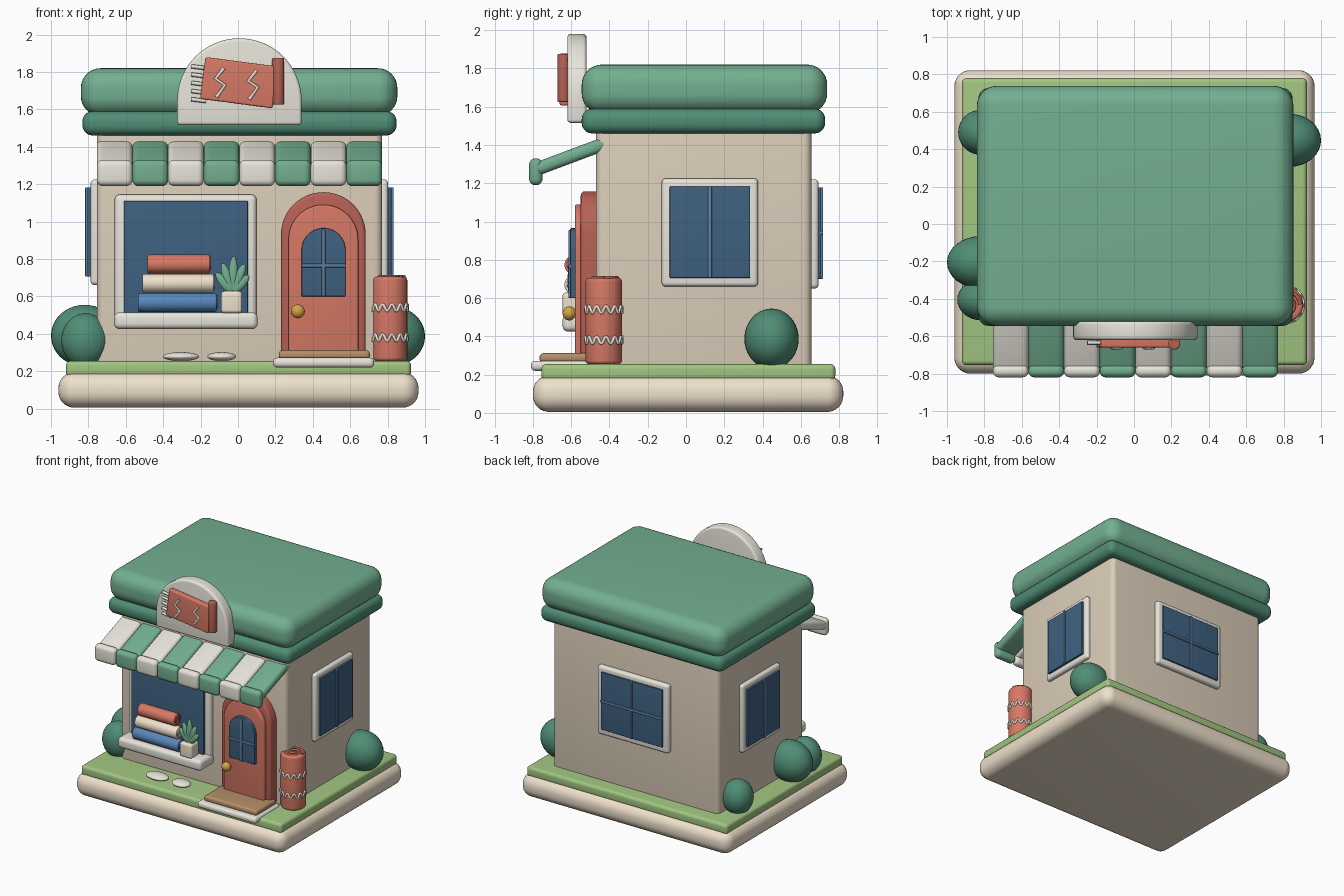
import bpy, bmesh
from math import sin, cos, pi, radians
from mathutils import Vector, Matrix

if "Cube" in bpy.data.objects:
    bpy.data.objects.remove(bpy.data.objects["Cube"])


def mat(name, r, g, b):
    m = bpy.data.materials.new(name)
    m.diffuse_color = (r, g, b, 1)
    m.use_nodes = True
    m.node_tree.nodes["Principled BSDF"].inputs["Base Color"].default_value = m.diffuse_color
    return m


CREAM = mat("cream", .86, .75, .60)
WALL = mat("wall", .72, .62, .49)
WHITE = mat("white", .80, .78, .70)
GREEN = mat("green", .17, .43, .28)
DARK = mat("dark_green", .08, .27, .18)
GRASS = mat("grass", .36, .56, .22)
RED = mat("red", .68, .19, .13)
DEEP = mat("deep_red", .48, .12, .09)
GLASS = mat("glass", .05, .12, .22)
BAR = mat("bar", .12, .22, .35)
BLUE = mat("blue", .10, .24, .50)
BROWN = mat("brown", .46, .27, .14)
GOLD = mat("gold", .65, .38, .06)


def finish(name, bm, m, bevel=0, segs=5, matrix=Matrix()):
    """Round the hard edges, make the object and shade it."""
    bmesh.ops.recalc_face_normals(bm, faces=bm.faces)
    if bevel:
        hard = [e for e in bm.edges if e.calc_face_angle(0) > 1]
        bmesh.ops.bevel(bm, geom=hard, offset=bevel, segments=segs,
                        profile=.5, affect='EDGES', clamp_overlap=True)
    me = bpy.data.meshes.new(name)
    bm.to_mesh(me)
    bm.free()
    me.materials.append(m)
    ob = bpy.data.objects.new(name, me)
    bpy.context.collection.objects.link(ob)
    ob.matrix_world = matrix
    bpy.ops.object.select_all(action='DESELECT')
    ob.select_set(True)
    bpy.context.view_layer.objects.active = ob
    bpy.ops.object.shade_smooth_by_angle(angle=radians(40))
    return ob


def box(name, m, x, y, z, bevel=.015, rot=Matrix(), segs=5):
    """Rounded box from x, y, z ranges, turned about its centre."""
    bm = bmesh.new()
    bmesh.ops.create_cube(bm, size=1)
    bmesh.ops.scale(bm, vec=(x[1]-x[0], y[1]-y[0], z[1]-z[0]), verts=bm.verts)
    c = Vector((sum(x)/2, sum(y)/2, sum(z)/2))
    return finish(name, bm, m, bevel, segs, Matrix.Translation(c) @ rot)


def arch(name, m, x0, x1, z0, top, y0, y1, bevel=.012):
    """Round-topped slab facing -y."""
    r, cx = (x1-x0)/2, (x0+x1)/2
    pts = [(x0, z0), (x1, z0)] + [(cx+r*cos(pi*i/32), top-r+r*sin(pi*i/32)) for i in range(33)]
    bm = bmesh.new()
    f = bm.faces.new([bm.verts.new((px, y0, pz)) for px, pz in pts])
    ext = bmesh.ops.extrude_face_region(bm, geom=[f])
    bmesh.ops.translate(bm, vec=(0, y1-y0, 0),
                        verts=[v for v in ext['geom'] if isinstance(v, bmesh.types.BMVert)])
    return finish(name, bm, m, bevel, 4)


def cyl(name, m, c, r, h, rot=Matrix(), bevel=.015):
    bm = bmesh.new()
    bmesh.ops.create_cone(bm, cap_ends=True, segments=40, radius1=r, radius2=r, depth=h)
    return finish(name, bm, m, bevel, 4, Matrix.Translation(c) @ rot)


def ball(name, m, c, r, rot=Matrix()):
    bm = bmesh.new()
    bmesh.ops.create_uvsphere(bm, u_segments=32, v_segments=20, radius=1)
    bmesh.ops.scale(bm, vec=r, verts=bm.verts)
    return finish(name, bm, m, matrix=Matrix.Translation(c) @ rot)


def tube(name, m, pts, r, closed=False):
    cu = bpy.data.curves.new(name, 'CURVE')
    cu.dimensions = '3D'
    cu.bevel_depth, cu.bevel_resolution, cu.use_fill_caps = r, 2, True
    s = cu.splines.new('POLY')
    s.points.add(len(pts)-1)
    for p, q in zip(s.points, pts):
        p.co = (*q, 1)
    s.use_cyclic_u = closed
    cu.materials.append(m)
    ob = bpy.data.objects.new(name, cu)
    bpy.context.collection.objects.link(ob)


def spiral(r):
    return [(r*(1-i/60)*cos(i*pi/12), r*(1-i/60)*sin(i*pi/12)) for i in range(53)]


def turn(deg, axis):
    return Matrix.Rotation(radians(deg), 4, axis)


# Ground slab, lawn and walls
box("base", CREAM, (-.96, .965), (-.80, .822), (.005, .195), .085, segs=8)
box("lawn", GRASS, (-.92, .925), (-.755, .78), (.17, .255), .025)
box("walls", WALL, (-.755, .77), (-.47, .655), (.22, 1.50), .04)

# Puffy roof
box("roof_rim", DARK, (-.832, .848), (-.545, .727), (1.46, 1.59), .055)
box("roof", GREEN, (-.84, .852), (-.545, .738), (1.565, 1.82), .105, segs=8)

# Striped awning
w = 1.525/8
for i in range(8):
    x = (-.755+i*w, -.755+(i+1)*w)
    m = GREEN if i % 2 else WHITE
    box(f"awning_stripe_{i}", m, x, (-.805, -.385), (1.308, 1.378), .03, turn(20.5, 'X'))
    box(f"awning_flap_{i}", m, x, (-.82, -.75), (1.19, 1.33), .032)

# Roof sign with rug emblem
arch("sign_board", WHITE, -.325, .34, 1.515, 1.98, -.62, -.52, .018)
box("sign_rug", RED, (-.19, .20), (-.66, -.60), (1.63, 1.855), .01, turn(7.5, 'Y'))
cyl("sign_rug_roll", DEEP, (.215, -.64, 1.75), .032, .25, bevel=.008)
for i in range(5):
    z = 1.83-i*.044
    tube(f"sign_fringe_{i}", WHITE, [(-.25, -.635, z), (-.17, -.635, z-.01)], .011)
for k in (0, 1):
    zig = [(-.075, 1.82), (-.12, 1.765), (-.07, 1.73), (-.115, 1.665)]
    tube(f"sign_zigzag_{k}", WHITE, [(a+.175*k, -.661, b-.012*k) for a, b in zig], .01)

# Shop window with display
box("shop_window_frame", WHITE, (-.66, .10), (-.51, -.44), (.44, 1.145), .03)
box("shop_window_glass", GLASS, (-.61, .053), (-.53, -.46), (.48, 1.11), .005)
box("shop_window_sill", WHITE, (-.662, .105), (-.645, -.45), (.425, .515), .03)
rolls = [(BLUE, -.535, -.115), (CREAM, -.51, -.13), (RED, -.485, -.15)]
for i, (m, x0, x1) in enumerate(rolls):
    z = .567+i*.103
    cyl(f"fabric_roll_{i}", m, ((x0+x1)/2, -.585, z), .05, x1-x0, turn(90, 'Y'), .008)
    tube(f"fabric_roll_spiral_{i}", m, [(x1, -.585+a, z+b) for a, b in spiral(.04)], .006)

# Potted plant
box("plant_pot", CREAM, (-.09, .022), (-.645, -.54), (.51, .628), .018)
for i, (a, l) in enumerate([(-38, .07), (-18, .085), (2, .10), (22, .085), (42, .065)]):
    t = radians(a)
    ball(f"plant_leaf_{i}", GREEN, (-.03+sin(t)*l, -.60, .615+cos(t)*l),
         (.025, .018, l), turn(a, 'Y'))

# Door
arch("door_surround", DEEP, .23, .683, .26, 1.157, -.55, -.44, .02)
arch("door_leaf", RED, .27, .643, .27, 1.09, -.58, -.50)
arch("door_glass", GLASS, .34, .575, .60, .965, -.605, -.55, .005)
box("door_bar_upright", BAR, (.447, .467), (-.615, -.59), (.60, .955), .006)
box("door_bar_cross", BAR, (.34, .575), (-.615, -.59), (.755, .775), .006)
ball("door_knob", GOLD, (.32, -.61, .52), (.037, .035, .037))
box("door_step", BROWN, (.218, .705), (-.765, -.50), (.262, .312), .02)
box("door_slab", WHITE, (.187, .728), (-.81, -.48), (.22, .272), .022)

# Stepping stones
for i, (x, r) in enumerate([(-.305, .097), (-.087, .077)]):
    ball(f"stepping_stone_{i}", WHITE, (x, -.62, .278), (r, .06, .024))

# Side and back windows; u is the position along the wall
for side, s, wx in (("right", 1, .77), ("left", -1, -.755)):
    def span(a, b):
        return sorted((wx+s*a, wx+s*b))
    box(f"{side}_window_frame", WHITE, span(-.02, .033), (-.127, .377), (.66, 1.225), .022)
    box(f"{side}_window_glass", GLASS, span(0, .05), (-.085, .335), (.705, 1.183), .005)
    box(f"{side}_window_bar", BAR, span(.03, .062), (.115, .135), (.705, 1.183), .006)
box("back_window_frame", WHITE, (-.32, .335), (.635, .693), (.65, 1.22), .022)
box("back_window_glass", GLASS, (-.275, .29), (.65, .706), (.70, 1.178), .005)
box("back_window_bar_upright", BAR, (-.003, .017), (.68, .717), (.70, 1.178), .006)
box("back_window_bar_cross", BAR, (-.275, .29), (.68, .717), (.93, .95), .006)

# Rolled rug standing by the door
cyl("standing_rug", RED, (.81, -.43, .48), .095, .45, bevel=.018)
tube("standing_rug_spiral", DEEP, [(.81+a, -.43+b, .705) for a, b in spiral(.078)], .01)
for k, z in enumerate((.38, .54)):
    wave = [(.81+.096*cos(i*pi/64), -.43+.096*sin(i*pi/64), z+.018*sin(i*pi/64*12))
            for i in range(128)]
    tube(f"standing_rug_wave_{k}", WHITE, wave, .008, True)

# Bushes
bushes = [((-.82, -.205, .39), (.18, .14, .165)), ((-.815, -.405, .365), (.13, .11, .145)),
          ((-.82, .49, .36), (.12, .12, .14)), ((.83, .447, .387), (.17, .142, .158))]
for i, (c, r) in enumerate(bushes):
    ball(f"bush_{i}", DARK, c, r)
